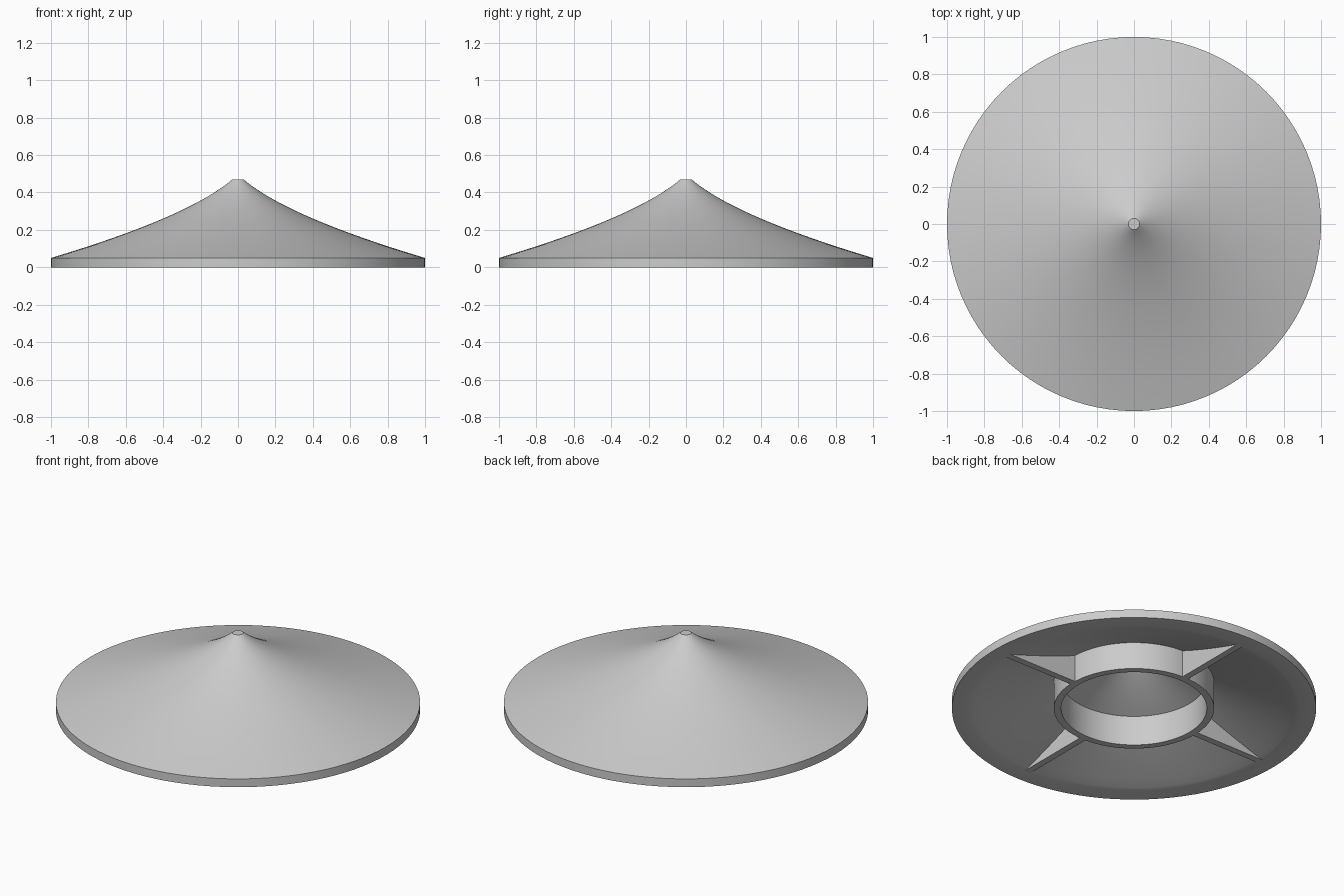
import bpy, bmesh, math
from mathutils import Matrix, Vector

cube = bpy.data.objects.get("Cube")
if cube:
    bpy.data.objects.remove(cube, do_unlink=True)

SEGMENTS = 96
SHELL = 0.08       # vertical thickness of the cone
RING_IN, RING_OUT = 0.40, 0.44
RIB_END = 0.91

grey = bpy.data.materials.new("light_grey")
grey.use_nodes = True
colour = (0.6, 0.6, 0.6, 1)
grey.diffuse_color = colour
grey.node_tree.nodes["Principled BSDF"].inputs["Base Color"].default_value = colour


def finish(name, bm):
    """Turn a bmesh into a shaded, coloured object."""
    bmesh.ops.remove_doubles(bm, verts=bm.verts, dist=0.0001)
    bmesh.ops.recalc_face_normals(bm, faces=bm.faces)
    mesh = bpy.data.meshes.new(name)
    bm.to_mesh(mesh)
    bm.free()
    mesh.materials.append(grey)
    obj = bpy.data.objects.new(name, mesh)
    bpy.context.collection.objects.link(obj)
    bpy.ops.object.select_all(action='DESELECT')
    obj.select_set(True)
    bpy.context.view_layer.objects.active = obj
    bpy.ops.object.shade_smooth_by_angle(angle=math.radians(30))
    return obj


def lathe(name, profile):
    """Spin a closed (radius, height) profile around z."""
    bm = bmesh.new()
    verts = [bm.verts.new((r, 0, z)) for r, z in profile]
    edges = [bm.edges.new((a, b)) for a, b in zip(verts, verts[1:])]
    if profile[0][0] > 0:
        edges.append(bm.edges.new((verts[-1], verts[0])))
    bmesh.ops.spin(bm, geom=verts + edges, cent=(0, 0, 0), axis=(0, 0, 1),
                   angle=math.tau, steps=SEGMENTS, use_duplicate=False)
    return finish(name, bm)


# Concave slope from the small flat tip to the rim
tip, bend, rim = Vector((0.03, 0.47)), Vector((0.265, 0.27)), Vector((1, 0.05))
slope = []
for i in range(25):
    t = i / 24
    slope.append(tip * (1 - t) ** 2 + bend * 2 * t * (1 - t) + rim * t * t)

underside = [(p.x, p.y - SHELL) for p in slope if p.y - SHELL > 0.004]
underside.append((RIB_END, 0))


def under_height(r):
    for (r0, z0), (r1, z1) in zip(underside, underside[1:]):
        if r0 <= r <= r1:
            return z0 + (z1 - z0) * (r - r0) / (r1 - r0)
    return 0


# Conical shell with an upright rim band
outer = [(0, tip.y)] + [tuple(p) for p in slope] + [(1, 0)]
lathe("cone_shell", outer + underside[::-1] + [(0, underside[0][1])])

# Head ring hanging from the underside
lathe("head_ring", [(RING_IN, 0), (RING_OUT, 0),
                    (RING_OUT, under_height(RING_OUT) + 0.02),
                    (RING_IN, under_height(RING_IN) + 0.02)])

# Four support ribs from the ring to the rim
rib_profile = [(RING_OUT - 0.01, 0), (RIB_END, 0)]
for i in range(9):
    r = RIB_END + (RING_OUT - 0.01 - RIB_END) * i / 8
    rib_profile.append((r, under_height(r) + 0.015))

for i, side in enumerate(("left", "back", "right", "front")):
    bm = bmesh.new()
    face = bm.faces.new([bm.verts.new((r, -0.02, z)) for r, z in rib_profile])
    extruded = bmesh.ops.extrude_face_region(bm, geom=[face], use_keep_orig=True)
    bmesh.ops.translate(bm, vec=(0, 0.04, 0),
                        verts=[v for v in extruded["geom"] if isinstance(v, bmesh.types.BMVert)])
    bmesh.ops.rotate(bm, verts=bm.verts, cent=(0, 0, 0),
                     matrix=Matrix.Rotation(i * math.pi / 2, 3, 'Z'))
    finish(side + "_rib", bm)
